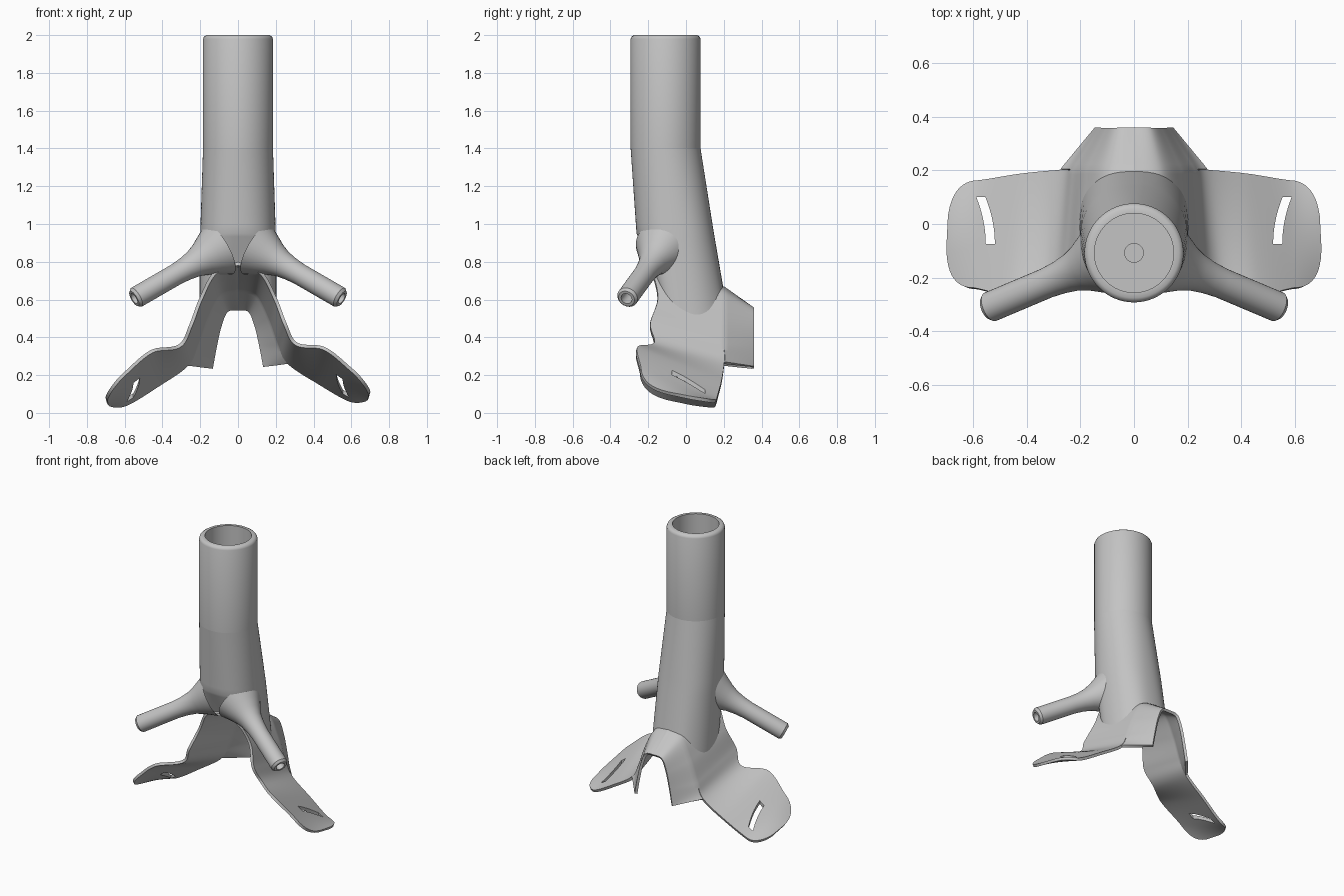
import bpy, bmesh, math
from mathutils import Vector

cube = bpy.data.objects.get("Cube")
if cube:
    bpy.data.objects.remove(cube, do_unlink=True)

grey = bpy.data.materials.new("light_grey")
grey.use_nodes = True
grey.diffuse_color = (0.55, 0.55, 0.55, 1)
grey.node_tree.nodes["Principled BSDF"].inputs["Base Color"].default_value = (0.55, 0.55, 0.55, 1)


def finish(name, bm, angle=35, solid=True):
    """Turn a bmesh into a smooth shaded object."""
    bmesh.ops.remove_doubles(bm, verts=bm.verts, dist=0.0005)
    if solid:
        bmesh.ops.recalc_face_normals(bm, faces=bm.faces)
    mesh = bpy.data.meshes.new(name)
    bm.to_mesh(mesh)
    bm.free()
    mesh.materials.append(grey)
    obj = bpy.data.objects.new(name, mesh)
    bpy.context.collection.objects.link(obj)
    select(obj)
    bpy.ops.object.shade_smooth_by_angle(angle=math.radians(angle))
    return obj


def select(obj):
    bpy.ops.object.select_all(action='DESELECT')
    obj.select_set(True)
    bpy.context.view_layer.objects.active = obj


def loft(bm, rows, closed=False):
    """Bridge rows of points with quads."""
    grid = [[bm.verts.new(p) for p in row] for row in rows]
    for a, b in zip(grid, grid[1:]):
        n = len(a)
        for i in range(n if closed else n - 1):
            j = (i + 1) % n
            bm.faces.new((a[i], a[j], b[j], b[i]))
    return grid


def lathe(name, profile, start, axis, sides=48):
    """Spin (radius, distance) pairs around an axis."""
    turn = Vector(axis).to_track_quat('Z', 'Y')
    rows = []
    for r, d in profile:
        rows.append([Vector(start) + turn @ Vector((
            r * math.cos(math.tau * i / sides),
            r * math.sin(math.tau * i / sides), d)) for i in range(sides)])
    bm = bmesh.new()
    grid = loft(bm, rows, True)
    bm.faces.new(grid[-1])
    return finish(name, bm)


def spline(table, u):
    """Smooth interpolation through a list of vectors."""
    last = len(table) - 1
    u = max(0, min(u, last))
    i = min(int(u), last - 1)
    t = u - i
    p0, p1, p2, p3 = [Vector(table[max(0, min(k, last))]) for k in range(i - 1, i + 3)]
    return 0.5 * (2 * p1 + (p2 - p0) * t + (2 * p0 - 5 * p1 + 4 * p2 - p3) * t ** 2
                  + (3 * p1 - p0 - 3 * p2 + p3) * t ** 3)


# Half sections (x, z) of the saddle from ridge to wing tip
FRONT = [(0, .79), (.12, .75), (.2, .62), (.25, .47), (.31, .37), (.45, .31), (.6, .2), (.7, .11)]
MIDDLE = [(0, .66), (.1, .63), (.17, .5), (.22, .36), (.27, .26), (.42, .15), (.58, .045), (.685, .03)]
BACK = [(0, .55), (.06, .54), (.095, .46), (.12, .35), (.14, .24)]
# Front and back limits in y for each section station
LIMITS = [(-.2, .2), (-.18, .2), (-.15, .2), (-.19, .2), (-.17, .2), (-.26, .185), (-.24, .16)]
SEAM, REAR = 0.2, 0.355


def saddle_point(u, y):
    side = math.copysign(1, u)
    a = abs(u)
    if y > SEAM:
        p = spline(MIDDLE, a).lerp(spline(BACK, a), (y - SEAM) / (REAR - SEAM))
    else:
        p = spline(FRONT, a).lerp(spline(MIDDLE, a), (y + 0.2) / (SEAM + 0.2))
    return Vector((side * p.x, y, p.y + 0.015 * side * (a / 7) ** 2))


def limits(u):
    lo, hi = spline(LIMITS, abs(u))
    t = max(0, abs(u) - 6)
    k = math.sqrt(1 - 0.9 * t * t)
    return -0.03 + (lo + 0.03) * k, -0.03 + (hi + 0.03) * k


# Saddle: arched sheet with two wings, plus the narrowing rear flap
bm = bmesh.new()
STEPS = 12
us = [i / STEPS for i in range(-7 * STEPS, 7 * STEPS + 1)]
rows = []
for u in us:
    lo, hi = limits(u)
    rows.append([saddle_point(u, lo + (hi - lo) * j / 24) for j in range(25)])
loft(bm, rows)
loft(bm, [[saddle_point(u, SEAM + (REAR - SEAM) * j / 8) for j in range(9)]
          for u in us if abs(u) <= 4])
saddle = finish("saddle", bm, solid=False)
select(saddle)
thick = saddle.modifiers.new("thickness", 'SOLIDIFY')
thick.thickness = 0.018
thick.offset = 0
bpy.ops.object.modifier_apply(modifier=thick.name)

# Curved strap slots cut through the wings
for side in (-1, 1):
    bm = bmesh.new()
    rows = []
    for i in range(9):
        t = i / 8
        y = -0.075 + 0.175 * t
        x = 0.537 + 0.035 * t * t
        rows.append([(side * (x + w), y, z)
                     for w, z in ((-.017, -.2), (.017, -.2), (.017, .6), (-.017, .6))])
    grid = loft(bm, rows, True)
    bm.faces.new(grid[0])
    bm.faces.new(grid[-1])
    cutter = finish("slot_cutter", bm)
    cutter.hide_render = True
    select(saddle)
    cut = saddle.modifiers.new("slot", 'BOOLEAN')
    cut.operation = 'DIFFERENCE'
    cut.solver = 'EXACT'
    cut.object = cutter
    bpy.ops.object.modifier_apply(modifier=cut.name)
    bpy.data.objects.remove(cutter, do_unlink=True)
select(saddle)
bpy.ops.object.shade_smooth_by_angle(angle=math.radians(35))

# Upright socket with chamfered rim, bore and pin hole
lathe("socket_tube", [(.185, 1.4), (.185, 1.98), (.18, 1.992), (.168, 2), (.148, 2),
                      (.148, 1.4), (.035, 1.4), (.035, .95)], (0, -.108, 0), (0, 0, 1), 64)


# Leaning body blending the round tube into the saddle
def saddle_height(x, y):
    lo, hi = 0, 5
    for _ in range(24):
        mid = (lo + hi) / 2
        if saddle_point(mid, y).x < abs(x):
            lo = mid
        else:
            hi = mid
    return saddle_point(lo, y).z


def ring(half_x, y0, y1, power, z=None):
    pts = []
    for i in range(64):
        a = math.tau * i / 64
        c, s = math.cos(a), math.sin(a)
        x = half_x * math.copysign(abs(c) ** power, c)
        y = (y0 + y1) / 2 + (y1 - y0) / 2 * math.copysign(abs(s) ** power, s)
        pts.append(Vector((x, y, saddle_height(x, y) if z is None else z)))
    return pts


top = ring(.185, -.293, .077, 1, 1.4)
waist = ring(.2, -.262, .148, .88, .95)
foot = ring(.205, -.192, .198, .8)
rows = [[p.lerp(q, i / 10) for p, q in zip(top, waist)] for i in range(10)]
rows += [[p.lerp(q, i / 10) for p, q in zip(waist, foot)] for i in range(11)]
bm = bmesh.new()
loft(bm, rows, True)
finish("body", bm, 50)

# Two hollow side arms flaring into the body
for side, label in ((1, "left_arm"), (-1, "right_arm")):
    start = Vector((side * .1, -.125, .865))
    end = Vector((side * .55, -.315, .605))
    length = (end - start).length
    profile = [(.15, 0), (.118, .06), (.092, .11), (.073, .16), (.062, .22), (.057, .28),
               (.057, length - .015), (.045, length), (.03, length), (.03, length - .2)]
    lathe(label, profile, start, end - start, 32)
